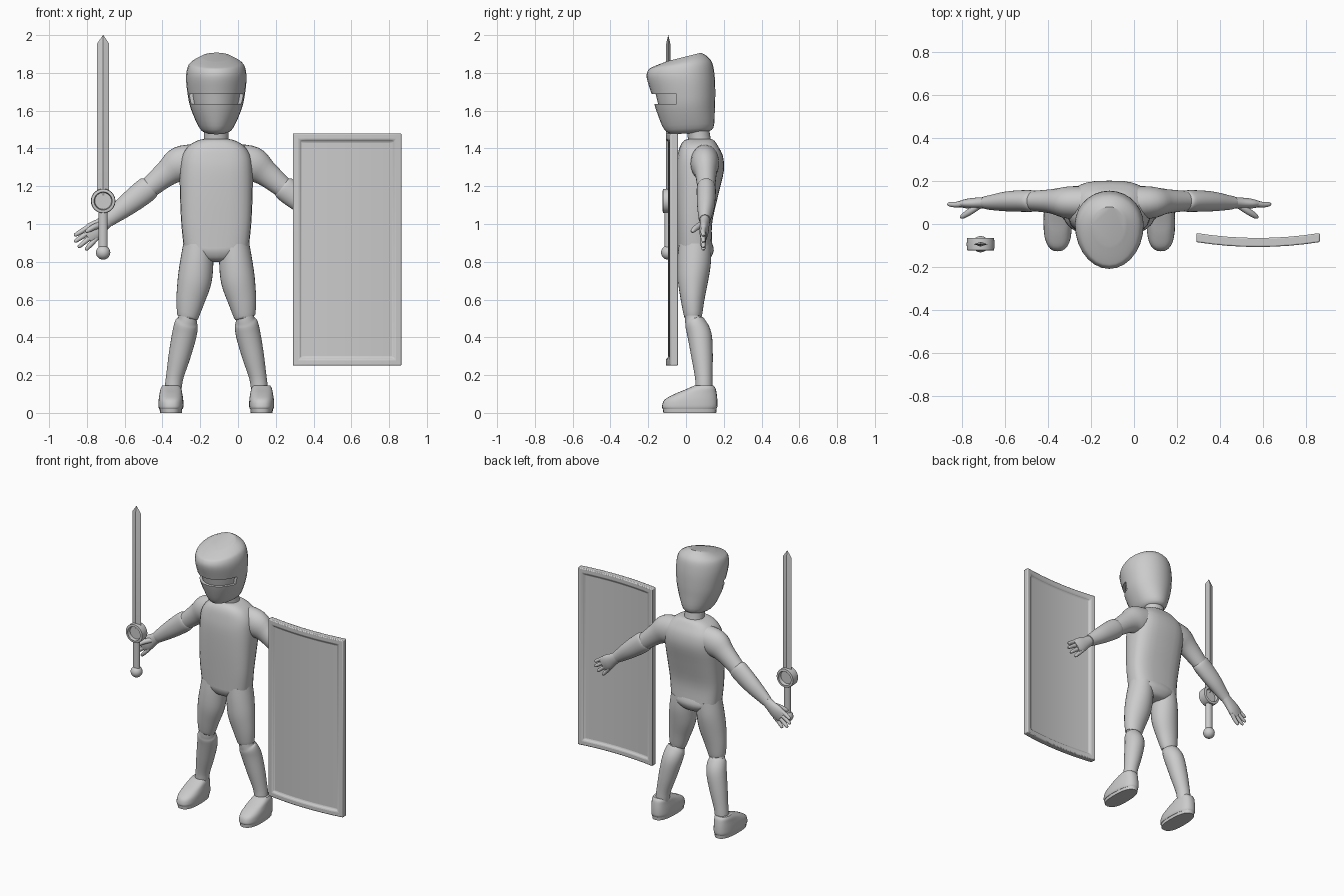
import bpy, bmesh, math
from mathutils import Vector

if "Cube" in bpy.data.objects:
    bpy.data.objects.remove(bpy.data.objects["Cube"])

CX = -0.115          # body centre line
N = 28               # sides of round sections


def finish(name, bm, angle=40, loc=(0, 0, 0), mirror=False):
    bmesh.ops.recalc_face_normals(bm, faces=bm.faces)
    me = bpy.data.meshes.new(name)
    bm.to_mesh(me)
    bm.free()
    ob = bpy.data.objects.new(name, me)
    bpy.context.collection.objects.link(ob)
    ob.location = loc
    bpy.ops.object.select_all(action='DESELECT')
    ob.select_set(True)
    bpy.context.view_layer.objects.active = ob
    bpy.ops.object.shade_smooth_by_angle(angle=math.radians(angle))
    if mirror:
        m = ob.modifiers.new("Mirror", 'MIRROR')
        m.use_mirror_merge = False
    return ob


def loft(name, rings, **kw):
    """Skin a list of point rings and cap both ends."""
    bm = bmesh.new()
    vs = [[bm.verts.new(p) for p in r] for r in rings]
    n = len(rings[0])
    for a, b in zip(vs, vs[1:]):
        for i in range(n):
            bm.faces.new((a[i], a[(i + 1) % n], b[(i + 1) % n], b[i]))
    bm.faces.new(vs[0])
    bm.faces.new(vs[-1])
    return finish(name, bm, **kw)


def smooth_keys(keys, sub=4):
    """Catmull-Rom interpolation of section parameters."""
    out = []
    for i in range(len(keys) - 1):
        p0, p1 = keys[max(i - 1, 0)], keys[i]
        p2, p3 = keys[i + 1], keys[min(i + 2, len(keys) - 1)]
        for s in range(sub):
            t = s / sub
            out.append([b + .5 * t * (c - a + t * (2*a - 5*b + 4*c - d + t * (3*(b - c) + d - a)))
                        for a, b, c, d in zip(p0, p1, p2, p3)])
    return out + [list(keys[-1])]


def stack(name, keys, k=.5, e=1.0, x=0, sub=4, **kw):
    """Level sections (half width, y front, y back, z front, z back)."""
    rings = []
    for hw, yf, yb, zf, zb in smooth_keys(keys, sub):
        yc = yf + (yb - yf) * k
        ring = []
        for i in range(N):
            a = 2 * math.pi * i / N
            c = math.copysign(abs(math.cos(a)) ** e, math.cos(a))
            s = math.copysign(abs(math.sin(a)) ** e, math.sin(a))
            y = yc + s * ((yb - yc) if s > 0 else (yc - yf))
            ring.append((x + hw * c, y, zf + (zb - zf) * (y - yf) / (yb - yf)))
        rings.append(ring)
    return loft(name, rings, loc=(CX, 0, 0), **kw)


def limb(name, keys, n=N, sub=4, loc=(CX, 0, 0), mirror=True, **kw):
    """Sections across a path (x, y, z, radius in xz plane, radius in y)."""
    ks = smooth_keys(keys, sub)
    rings = []
    for i, (x, y, z, r1, r2) in enumerate(ks):
        t = (Vector(ks[min(i + 1, len(ks) - 1)][:3]) - Vector(ks[max(i - 1, 0)][:3])).normalized()
        v = (Vector((0, 1, 0)) - t * t.y).normalized()
        u = v.cross(t)
        rings.append([Vector((x, y, z)) + u * r1 * math.cos(a) + v * r2 * math.sin(a)
                      for a in (2 * math.pi * j / n for j in range(n))])
    return loft(name, rings, loc=loc, mirror=mirror, **kw)


# Helmet with eye slot, and the face behind it
head = [(.05, -.07, .10, 1.475, 1.485), (.088, -.115, .145, 1.50, 1.51),
        (.135, -.157, .153, 1.60, 1.62), (.153, -.183, .155, 1.69, 1.70),
        (.16, -.208, .152, 1.775, 1.78), (.15, -.20, .14, 1.815, 1.85),
        (.125, -.175, .115, 1.832, 1.885), (.075, -.10, .08, 1.862, 1.907)]
helmet = stack("helmet", head, k=.57)
stack("face", [(a * .88, b * .88, c * .88, d, f) for a, b, c, d, f in head[1:5]], k=.57)
bpy.ops.mesh.primitive_cube_add(size=1, location=(CX, -.175, 1.662))
slot = bpy.context.object
slot.name = "eye_slot_cutter"
slot.scale = (.6, .25, .055)
slot.hide_render = True
slot.hide_viewport = True
cut = helmet.modifiers.new("Slot", 'BOOLEAN')
cut.object, cut.operation = slot, 'DIFFERENCE'

# Neck, torso, hips
limb("neck", [(0, .08, 1.38, .08, .07), (0, .072, 1.44, .066, .06), (0, .06, 1.52, .066, .06)], mirror=False)
stack("torso", [(hw, f, b, z, z) for hw, f, b, z in (
    (.172, -.045, .14, .875), (.185, -.05, .138, 1.0), (.192, -.055, .17, 1.15), (.193, -.055, .20, 1.28),
    (.182, -.045, .195, 1.36), (.145, -.03, .168, 1.415), (.09, -.005, .145, 1.445), (.05, .03, .12, 1.45))], e=.7)
stack("hips", [(.165, -.04, .135, .91, .91), (.16, -.042, .147, .86, .86),
               (.10, -.02, .125, .815, .815), (.04, .02, .09, .80, .80)], e=.85)

# Arms
limb("upper_arm", [(.09, .10, 1.34, .085, .075), (.19, .10, 1.315, .095, .075),
                   (.26, .105, 1.27, .07, .058), (.345, .107, 1.20, .056, .048), (.38, .107, 1.172, .052, .045)])
limb("forearm", [(.345, .107, 1.203, .05, .042), (.36, .107, 1.19, .064, .05), (.41, .107, 1.15, .064, .05),
                 (.48, .105, 1.095, .056, .046), (.55, .10, 1.04, .043, .035), (.575, .10, 1.02, .038, .03)])
limb("palm", [(.55, .10, 1.04, .033, .026), (.60, .098, 1.0, .038, .026),
              (.65, .095, .962, .05, .024), (.685, .093, .935, .044, .016)])
for i, (off, tx, tz) in enumerate(((.036, .752, .938), (.012, .752, .905), (-.012, .732, .876), (-.036, .692, .862))):
    bx, bz = .655 + .6 * off, .955 + .8 * off
    limb(f"finger_{i + 1}", [(bx, .095, bz, .014, .014), ((bx + tx) / 2, .09, (bz + tz) / 2, .013, .013),
                             (tx * .9 + bx * .1, .092, tz * .9 + bz * .1, .01, .01), (tx, .093, tz, .004, .004)], n=12)
limb("thumb", [(.60, .09, 1.0, .018, .016), (.645, .06, .985, .016, .016),
               (.68, .037, .965, .012, .012), (.692, .03, .957, .004, .004)], n=12)

# Legs
limb("thigh", [(.095, .047, .89, .08, .085), (.103, .044, .80, .088, .088), (.115, .037, .70, .09, .08),
               (.136, .035, .60, .076, .063), (.15, .037, .515, .058, .048), (.152, .037, .505, .05, .042)])
limb("calf", [(.151, .037, .53, .048, .043), (.153, .04, .495, .05, .046), (.159, .05, .47, .062, .056),
              (.17, .072, .41, .065, .064), (.195, .085, .30, .058, .057),
              (.218, .093, .20, .047, .047), (.226, .095, .15, .045, .045), (.232, .095, .09, .043, .045)])

# Shoes with soles
stack("shoe", [(.062, -.122, .16, .02, .02), (.066, -.127, .166, .035, .035), (.065, -.113, .166, .07, .07),
               (.06, -.06, .162, .10, .105), (.055, .0, .156, .125, .13), (.046, .045, .145, .145, .145)],
      k=.45, e=.8, x=.24, mirror=True)
stack("sole", [(.058, -.12, .16, 0, 0), (.06, -.122, .162, .022, .022)], k=.45, e=.8, x=.24, sub=1, mirror=True)

# Sword: blade, round guard, grip, pommel
SX, SY = -.714, -.094
loft("sword_blade", [[(w, 0, z), (0, .011 * w / .032, z), (-w, 0, z), (0, -.011 * w / .032, z)]
                     for w, z in ((.032, 1.15), (.032, 1.955), (.001, 2.0))], loc=(SX, SY, 0), angle=20)
guard = [(.001, -.008), (.044, -.008), (.048, -.03), (.063, -.028), (.065, 0),
         (.063, .028), (.048, .03), (.044, .008), (.001, .008)]
loft("sword_guard", [[(r * math.cos(a), h, r * math.sin(a)) for a in (2 * math.pi * j / 32 for j in range(32))]
                     for r, h in guard], loc=(SX, SY, 1.122))
limb("sword_grip", [(0, 0, .86, .024, .02), (0, 0, 1.075, .024, .02)], n=20, sub=1, loc=(SX, SY, 0), mirror=False)
bpy.ops.mesh.primitive_uv_sphere_add(segments=24, ring_count=14, radius=.038, location=(SX, SY, .849))
bpy.context.object.name = "sword_pommel"
bpy.ops.object.shade_smooth()

# Curved shield with a raised rim on both faces
HW, HH = .2875, .615
bm = bmesh.new()
bmesh.ops.create_cube(bm, size=2)
bmesh.ops.scale(bm, vec=(HW, .021, HH), verts=bm.verts)
for i in range(1, 8):
    bmesh.ops.bisect_plane(bm, geom=bm.verts[:] + bm.edges[:] + bm.faces[:],
                           plane_co=(-HW + i * HW / 4, 0, 0), plane_no=(1, 0, 0))
bm.normal_update()
for side in (-1, 1):
    faces = [f for f in bm.faces if f.normal.y * side > .9]
    for width, depth in ((.034, 0), (.01, -.012)):
        bmesh.ops.inset_region(bm, faces=faces, thickness=width, depth=depth, use_even_offset=True)
for v in bm.verts:
    v.co.y += .023 * (v.co.x / HW) ** 2
shield = finish("shield", bm, angle=30, loc=(.5775, -.086, .865))
bev = shield.modifiers.new("Soft rim", 'BEVEL')
bev.width, bev.segments, bev.limit_method = .006, 2, 'ANGLE'
bev.angle_limit = math.radians(35)
